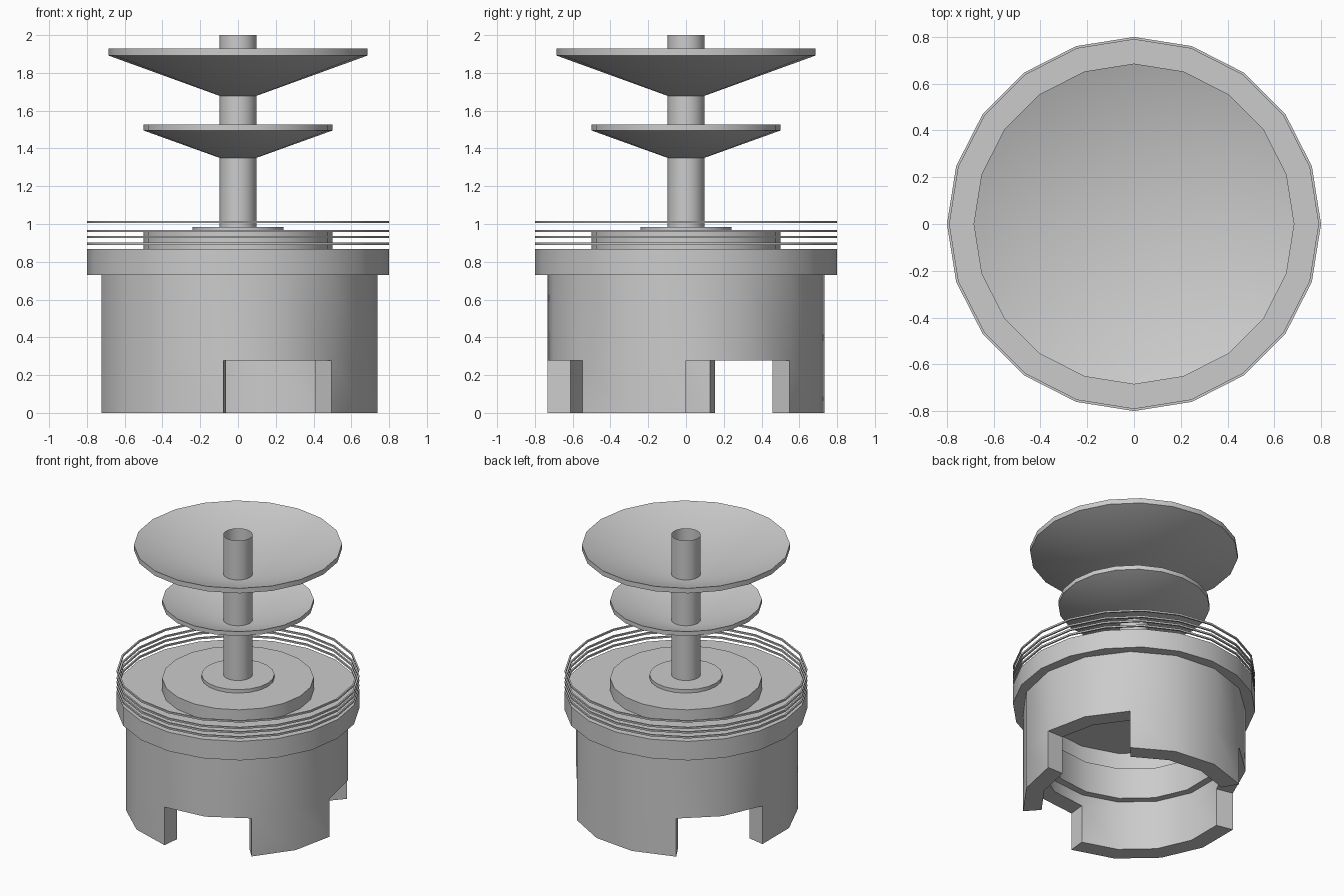
import bpy, bmesh, math

if "Cube" in bpy.data.objects:
    bpy.data.objects.remove(bpy.data.objects["Cube"])


def finish(name, bm):
    bmesh.ops.remove_doubles(bm, verts=bm.verts, dist=1e-5)
    bmesh.ops.recalc_face_normals(bm, faces=bm.faces)
    mesh = bpy.data.meshes.new(name)
    bm.to_mesh(mesh)
    bm.free()
    obj = bpy.data.objects.new(name, mesh)
    bpy.context.collection.objects.link(obj)
    bpy.ops.object.select_all(action='DESELECT')
    obj.select_set(True)
    bpy.context.view_layer.objects.active = obj
    bpy.ops.object.shade_smooth_by_angle(angle=math.radians(35))
    return obj


def point(r, z, step, sides):
    a = 2 * math.pi * step / sides
    return (r * math.cos(a), r * math.sin(a), z)


def add_strip(bm, profile, i, sides):
    """One wedge of a lathed profile of (radius, height) points."""
    for (r0, z0), (r1, z1) in zip(profile, profile[1:]):
        pts = [point(r0, z0, i, sides), point(r1, z1, i, sides)]
        if r1 > 0:
            pts.append(point(r1, z1, i + 1, sides))
        if r0 > 0:
            pts.append(point(r0, z0, i + 1, sides))
        bm.faces.new([bm.verts.new(p) for p in pts])


def lathe(name, profile, sides=20):
    bm = bmesh.new()
    for i in range(sides):
        add_strip(bm, profile, i, sides)
    return finish(name, bm)


def disc(name, r, z0, z1):
    return lathe(name, [(0, z0), (r, z0), (r, z1), (0, z1)])


# Tubular base with three notches in its foot and a raised band inside
SIDES, R, RI, RB, NOTCH, TOP = 15, 0.738, 0.615, 0.565, 0.277, 0.73
open_steps = {0, 1, 5, 6, 11, 12}
inside = [(RI, 0.36), (RB, 0.36), (RB, 0.585), (RI, 0.585), (RI, TOP), (R, TOP)]
foot = [(R, NOTCH), (R, 0), (RI, 0), (RI, NOTCH)]
bm = bmesh.new()
for i in range(SIDES):
    is_open = i in open_steps
    lower = [foot[0], foot[3]] if is_open else foot
    add_strip(bm, [(R, TOP)] + lower + inside, i, SIDES)
    if is_open != ((i - 1) % SIDES in open_steps):
        bm.faces.new([bm.verts.new(point(r, z, i, SIDES)) for r, z in foot])
finish("base", bm)

# Collar and stepped discs
disc("collar", 0.80, TOP, 0.868)
disc("step_disc", 0.50, 0.868, 0.958)
disc("small_disc", 0.24, 0.958, 0.983)

# Thin hoops above the collar
for n, z in enumerate((0.895, 0.931, 0.963, 1.011)):
    lo, hi, ri, ro = z - 0.006, z + 0.006, 0.789, 0.80
    lathe(f"hoop_{n + 1}", [(ri, lo), (ro, lo), (ro, hi), (ri, hi), (ri, lo)])

# Open tube column
lathe("column", [(0.097, 0.96), (0.097, 2.0)])

# Conical dishes
for name, r, apex, rim, lip in (("lower_dish", 0.50, 1.315, 1.495, 1.526),
                                ("upper_dish", 0.686, 1.643, 1.892, 1.928)):
    lathe(name, [(0, apex), (r, rim), (r, lip), (0, apex + lip - rim)])
